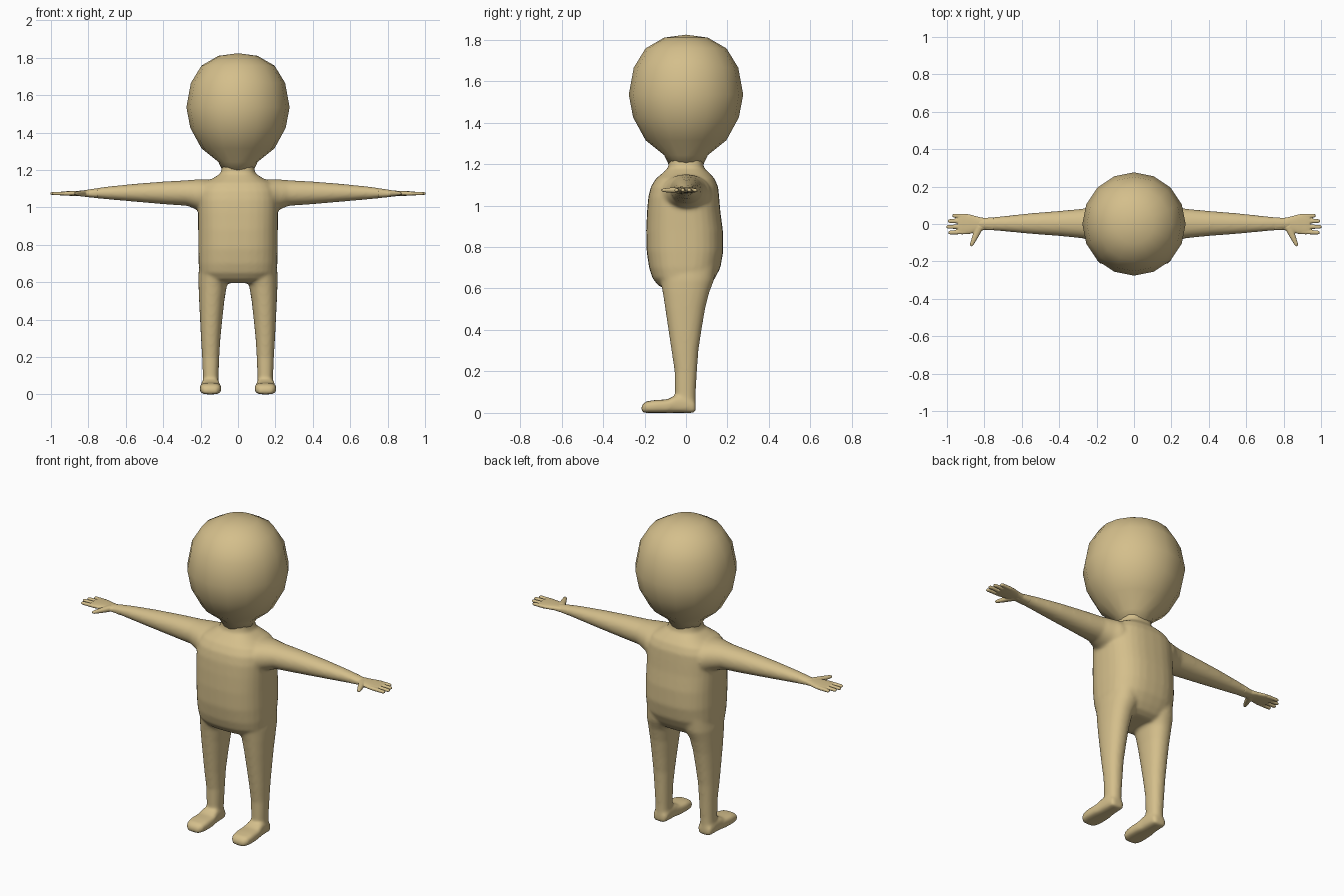
import bpy, bmesh, math

skin = bpy.data.materials.new("tan skin")
skin.diffuse_color = (0.66, 0.52, 0.26, 1)


def oval(t, lo, hi, power, fn):
    """Coordinate of a rounded-square section between lo and hi."""
    c = fn(t)
    return (lo + hi) / 2 + (hi - lo) / 2 * math.copysign(abs(c) ** (2 / power), c)


def loft(bm, axis, rings, sign=1, power=2.3, n=32):
    """Skin rings (position, lo_a, hi_a, lo_b, hi_b) along an axis."""
    loops = []
    for p, a0, a1, b0, b1 in rings:
        loop = []
        for i in range(n):
            t = 2 * math.pi * i / n
            a, b = oval(t, a0, a1, power, math.cos), oval(t, b0, b1, power, math.sin)
            x, y, z = {"x": (p, a, b), "y": (a, p, b), "z": (a, b, p)}[axis]
            loop.append(bm.verts.new((x * sign, y, z)))
        loops.append(loop)
    faces = [bm.faces.new(loops[0]), bm.faces.new(loops[-1][::-1])]
    for u, v in zip(loops, loops[1:]):
        for i in range(n):
            j = (i + 1) % n
            faces.append(bm.faces.new((u[i], v[i], v[j], u[j])))
    bmesh.ops.recalc_face_normals(bm, faces=faces)


def digit(bm, a, b, r0, r1, sign):
    """Tapered finger from a to b in the hand plane, round at the tip."""
    d = math.hypot(b[0] - a[0], b[1] - a[1])
    ux, uy = (b[0] - a[0]) / d, (b[1] - a[1]) / d
    start = len(bm.verts)
    loft(bm, "x", [(s * d, -r, r, -r * 0.85, r * 0.85) for s, r in
                   ((0, r0), (0.5, (r0 + r1) / 2), (0.9, r1), (1, r1 * 0.6))], n=12)
    bm.verts.ensure_lookup_table()
    for v in bm.verts[start:]:
        x, y, z = v.co
        v.co = (sign * (a[0] + ux * x - uy * y), a[1] + uy * x + ux * y, 1.074 + z)
    bm.normal_update()


def finish(name, bm, voxel=None, rounds=0):
    me = bpy.data.meshes.new(name)
    bm.to_mesh(me)
    bm.free()
    me.materials.append(skin)
    ob = bpy.data.objects.new(name, me)
    bpy.context.collection.objects.link(ob)
    for f in me.polygons:
        f.use_smooth = True
    if voxel:
        m = ob.modifiers.new("fuse", "REMESH")
        m.mode, m.voxel_size, m.use_smooth_shade = "VOXEL", voxel, True
        m = ob.modifiers.new("soften", "SMOOTH")
        m.factor, m.iterations = 0.5, rounds
    return ob


# Torso with neck
body = bmesh.new()
loft(body, "z", [
    (0.595, -0.13, 0.13, -0.09, 0.08), (0.615, -0.18, 0.18, -0.135, 0.115),
    (0.65, -0.205, 0.205, -0.162, 0.14), (0.70, -0.211, 0.211, -0.178, 0.166),
    (0.78, -0.213, 0.213, -0.19, 0.18), (0.88, -0.213, 0.213, -0.192, 0.178),
    (0.97, -0.214, 0.214, -0.188, 0.166), (1.04, -0.215, 0.215, -0.182, 0.16),
    (1.09, -0.21, 0.21, -0.17, 0.155), (1.13, -0.185, 0.185, -0.145, 0.138),
    (1.155, -0.135, 0.135, -0.115, 0.115), (1.18, -0.095, 0.095, -0.088, 0.088),
    (1.21, -0.086, 0.086, -0.082, 0.082), (1.30, -0.09, 0.09, -0.09, 0.09)], power=2.6)

for s in (-1, 1):
    # Arm
    loft(body, "x", [
        (0.05, -0.13, 0.13, 0.97, 1.145), (0.18, -0.12, 0.12, 0.965, 1.15),
        (0.215, -0.098, 0.1, 0.985, 1.15), (0.27, -0.077, 0.082, 1.008, 1.145),
        (0.40, -0.064, 0.07, 1.017, 1.138), (0.55, -0.053, 0.058, 1.03, 1.126),
        (0.70, -0.039, 0.042, 1.043, 1.111), (0.78, -0.033, 0.035, 1.051, 1.099),
        (0.84, -0.028, 0.028, 1.058, 1.09)], s, 2.1)
    # Leg
    loft(body, "z", [
        (0.02, 0.107, 0.187, -0.05, 0.046), (0.10, 0.104, 0.188, -0.054, 0.047),
        (0.20, 0.100, 0.192, -0.055, 0.053), (0.30, 0.094, 0.198, -0.070, 0.060),
        (0.40, 0.084, 0.203, -0.085, 0.075), (0.50, 0.073, 0.208, -0.100, 0.092),
        (0.58, 0.060, 0.211, -0.112, 0.112), (0.64, 0.030, 0.212, -0.125, 0.135),
        (0.75, 0.02, 0.20, -0.13, 0.15)], s, 2.2)
    # Foot
    loft(body, "y", [
        (-0.215, 0.115, 0.18, 0, 0.035), (-0.195, 0.095, 0.2, 0, 0.055),
        (-0.15, 0.088, 0.206, 0, 0.062), (-0.09, 0.09, 0.203, 0, 0.065),
        (-0.05, 0.097, 0.197, 0, 0.085), (0.0, 0.10, 0.193, 0, 0.08),
        (0.035, 0.104, 0.19, 0, 0.06), (0.047, 0.115, 0.18, 0, 0.05)], s, 3.2)
finish("body", body, 0.008, 12)

# Hands: wrist and palm, four fingers, thumb
for s, name in ((-1, "left_hand"), (1, "right_hand")):
    hand = bmesh.new()
    loft(hand, "x", [
        (0.75, -0.034, 0.036, 1.05, 1.101), (0.80, -0.031, 0.032, 1.055, 1.091),
        (0.84, -0.042, 0.04, 1.06, 1.089), (0.88, -0.053, 0.052, 1.061, 1.088),
        (0.92, -0.056, 0.055, 1.063, 1.086), (0.94, -0.052, 0.052, 1.065, 1.084)], s, 2.6)
    for y, tip in ((-0.046, 0.993), (-0.015, 1.003), (0.016, 0.995), (0.045, 0.97)):
        digit(hand, (0.90, y * 0.92), (tip, y), 0.0125, 0.0105, s)
    digit(hand, (0.825, -0.015), (0.872, -0.118), 0.021, 0.0105, s)
    finish(name, hand, 0.0035, 3)

# Head: sixteen-sided turned form
profile = [(0.085, 1.20), (0.105, 1.243), (0.195, 1.315), (0.255, 1.425),
           (0.276, 1.535), (0.252, 1.665), (0.195, 1.758), (0.105, 1.81)]
head = bmesh.new()
loft(head, "z", [(z, -r, r, -r, r) for r, z in profile], power=2, n=16)
head.faces.ensure_lookup_table()
bmesh.ops.poke(head, faces=[head.faces[1]])
top = max(head.verts, key=lambda v: v.co.z - v.co.xy.length * 0.01)
top.co.z = 1.824
finish("head", head)
